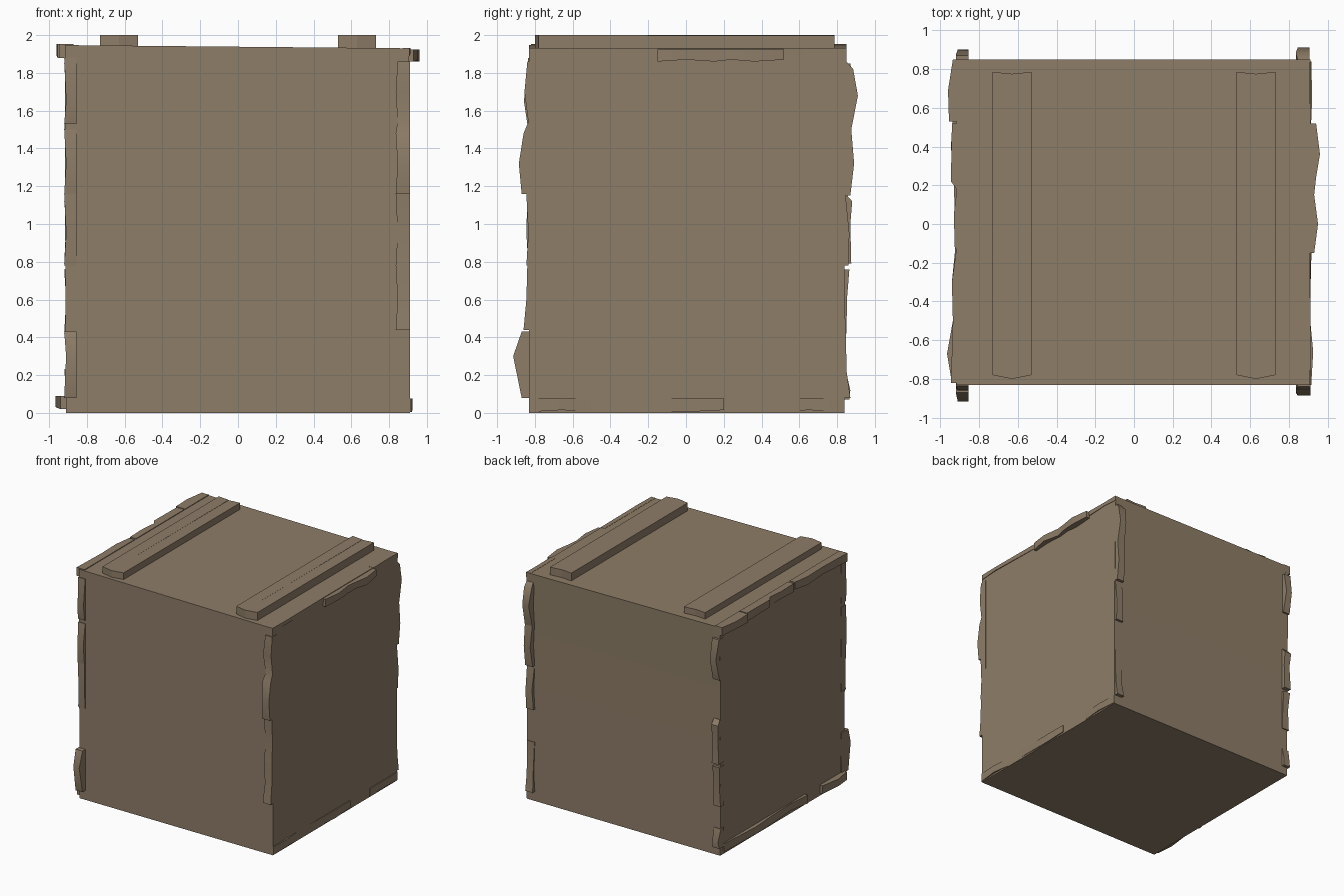
import bpy, bmesh

wood = bpy.data.materials.new("weathered brown wood")
wood.diffuse_color = (0.27, 0.205, 0.137, 1)


def loft(name, axis, runs):
    """Rectangular sections (t, a0, a1, b0, b1) joined along an axis; each run is one closed chunk."""
    bm = bmesh.new()
    for secs in runs:
        rings = []
        for t, a0, a1, b0, b1 in secs:
            ring = []
            for a, b in ((a0, b0), (a1, b0), (a1, b1), (a0, b1)):
                co = {"x": (t, a, b), "y": (a, t, b), "z": (a, b, t)}[axis]
                ring.append(bm.verts.new(co))
            rings.append(ring)
        for r, s in zip(rings, rings[1:]):
            for i in range(4):
                j = (i + 1) % 4
                bm.faces.new((r[i], r[j], s[j], s[i]))
        bm.faces.new(rings[0])
        bm.faces.new(rings[-1])
    bmesh.ops.recalc_face_normals(bm, faces=bm.faces)
    me = bpy.data.meshes.new(name)
    bm.to_mesh(me)
    bm.free()
    me.materials.append(wood)
    ob = bpy.data.objects.new(name, me)
    bpy.context.collection.objects.link(ob)
    bpy.ops.object.select_all(action="DESELECT")
    ob.select_set(True)
    bpy.context.view_layer.objects.active = ob
    bpy.ops.object.shade_smooth_by_angle(angle=0.6)
    return ob


# crate body, with a top that leans slightly to the right
body = loft("crate_body", "z", [[(0, -0.91, 0.91, -0.83, 0.84), (1.0, -0.915, 0.91, -0.83, 0.84),
                                 (1.935, -0.915, 0.905, -0.83, 0.85)]])
for v in body.data.vertices:
    if v.co.z > 1.9:
        v.co.z += 0.012 if v.co.x < 0 else -0.005

# two battens on the lid, with blunt pointed ends
for side, label in ((-1, "left"), (1, "right")):
    c = 0.63 * side
    batten = loft(label + "_lid_batten", "y", [
        [(-0.78, c - 0.1, c, 1.92, 2.0), (0.785, c - 0.1, c, 1.92, 2.0)],
        [(-0.78, c, c + 0.1, 1.92, 2.0), (0.785, c, c + 0.1, 1.92, 1.998)]])
    for v in batten.data.vertices:
        if abs(v.co.x - c) < 0.01:
            v.co.y += -0.02 if v.co.y < 0 else -0.01


def post(name, x0, x1, y_in, chunks):
    """Chipped corner post: chunks of (z, outer y) profiles between x0 and x1."""
    loft(name, "z", [[(z, x0 + 0.01 * (i % 2), x1, *sorted((y_in, y))) for i, (z, y) in enumerate(c)]
                     for c in chunks])


# corner posts
post("front_left_post", -0.92, -0.855, -0.78, [
    [(0.08, -0.87), (0.3, -0.915), (0.43, -0.87)],
    [(0.78, -0.835), (0.95, -0.845), (1.16, -0.84)],
    [(1.16, -0.845), (1.32, -0.86), (1.5, -0.835)],
    [(1.53, -0.84), (1.65, -0.858), (1.88, -0.835)]])
post("front_right_post", 0.835, 0.91, -0.78, [
    [(0.44, -0.86), (0.6, -0.845), (0.78, -0.84)],
    [(0.78, -0.845), (0.95, -0.835), (1.16, -0.845)],
    [(1.16, -0.87), (1.32, -0.885), (1.48, -0.86), (1.54, -0.835), (1.7, -0.855), (1.86, -0.84)]])
post("back_right_post", 0.835, 0.905, 0.8, [
    [(0.08, 0.87), (0.22, 0.85), (0.5, 0.845)],
    [(0.78, 0.86), (0.95, 0.865), (1.15, 0.845)],
    [(1.15, 0.87), (1.32, 0.89), (1.5, 0.875)],
    [(1.5, 0.875), (1.68, 0.91), (1.82, 0.885), (1.86, 0.85)]])
post("back_left_post", -0.92, -0.855, 0.8, [
    [(0.07, 0.865), (0.12, 0.87), (0.23, 0.845)],
    [(0.42, 0.85), (0.6, 0.852), (0.76, 0.865)],
    [(0.79, 0.875), (1.0, 0.87), (1.12, 0.88), (1.16, 0.845)],
    [(1.5, 0.86), (1.68, 0.9), (1.85, 0.87)]])


def rail(name, x_in, z0, z1, chunks):
    """Chipped side rail: chunks of (y, outer x) profiles between z0 and z1."""
    loft(name, "y", [[(y, *sorted((x_in, x)), z0 + 0.01 * (i % 2), z1) for i, (y, x) in enumerate(c)]
                     for c in chunks])


# rails along the top and bottom side edges
rail("top_left_rail", -0.87, 1.88, 1.952, [
    [(-0.82, -0.945), (-0.5, -0.935), (-0.3, -0.94), (-0.15, -0.92)],
    [(-0.13, -0.925), (0.05, -0.93), (0.18, -0.915), (0.22, -0.945), (0.52, -0.94)],
    [(0.53, -0.955), (0.69, -0.96), (0.85, -0.935)]])
rail("top_right_rail", 0.87, 1.86, 1.925, [
    [(-0.15, 0.93), (0.0, 0.95), (0.15, 0.93), (0.24, 0.94), (0.36, 0.96), (0.52, 0.94)]])
rail("top_right_edge", 0.87, 1.89, 1.932, [
    [(-0.83, 0.908), (-0.66, 0.912), (-0.15, 0.908)],
    [(0.52, 0.912), (0.7, 0.908), (0.85, 0.91)]])
rail("bottom_left_rail", -0.87, 0.02, 0.09, [
    [(-0.82, -0.94), (-0.67, -0.965), (-0.5, -0.935)],
    [(-0.3, -0.94), (-0.1, -0.92), (0.2, -0.93), (0.4, -0.945), (0.8, -0.92)]])
rail("bottom_right_rail", 0.87, 0.005, 0.075, [
    [(-0.83, 0.915), (-0.66, 0.925), (-0.45, 0.905), (-0.3, 0.912), (0.0, 0.92), (0.2, 0.918)],
    [(0.47, 0.912), (0.65, 0.92), (0.84, 0.915)]])
